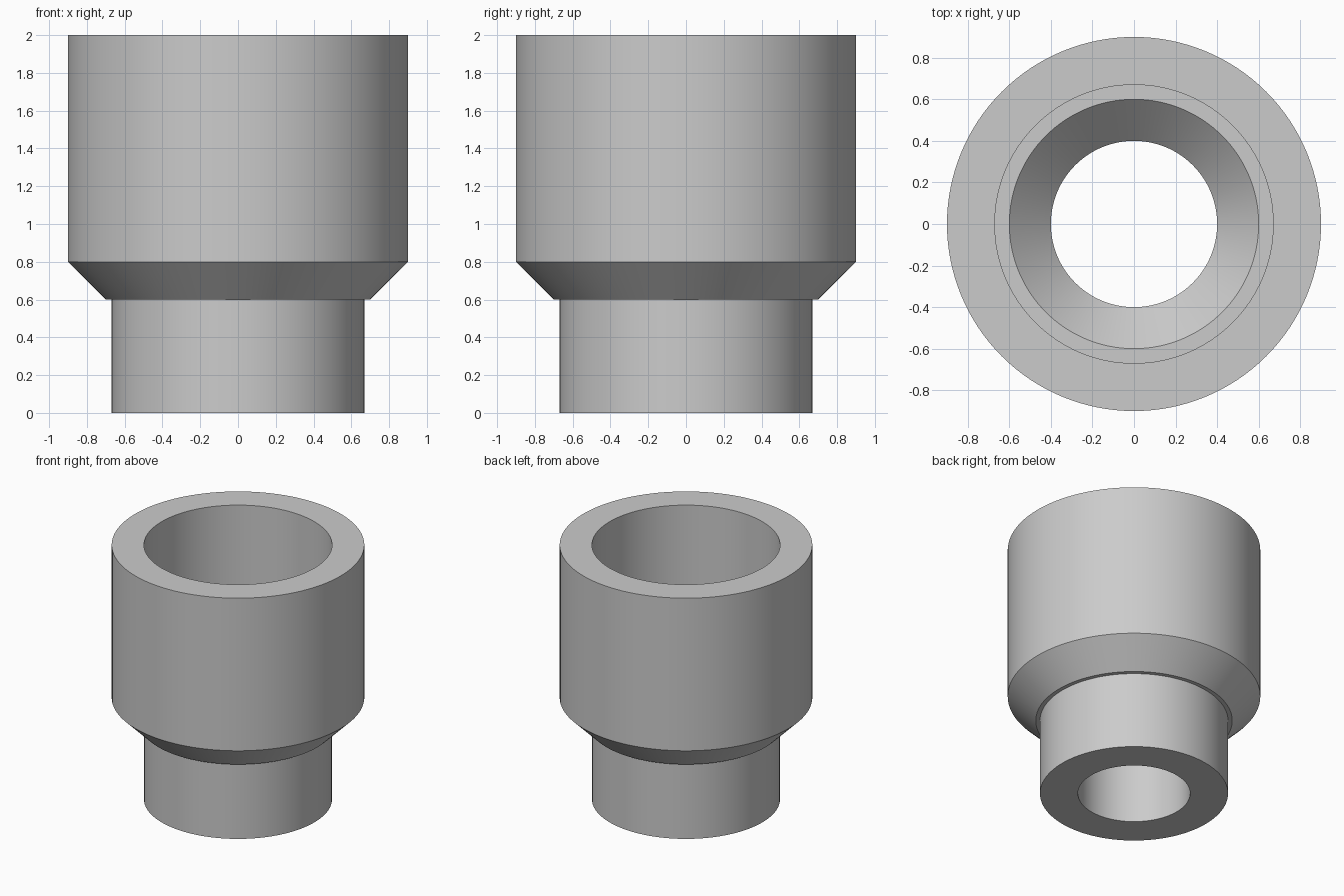
import bpy, bmesh, math

cube = bpy.data.objects.get("Cube")
if cube:
    bpy.data.objects.remove(cube, do_unlink=True)

# Plain grey material
grey = bpy.data.materials.new("light_grey")
grey.use_nodes = True
colour = (0.6, 0.6, 0.6, 1)
grey.diffuse_color = colour
grey.node_tree.nodes["Principled BSDF"].inputs["Base Color"].default_value = colour


def lathe(name, profile, segments):
    """Revolve a closed (radius, height) profile around z."""
    bm = bmesh.new()
    rings = []
    for i in range(segments):
        a = 2 * math.pi * i / segments
        rings.append([bm.verts.new((r * math.cos(a), r * math.sin(a), z))
                      for r, z in profile])
    n = len(profile)
    for i in range(segments):
        a, b = rings[i], rings[(i + 1) % segments]
        for j in range(n):
            k = (j + 1) % n
            bm.faces.new((a[j], b[j], b[k], a[k]))
    bmesh.ops.recalc_face_normals(bm, faces=bm.faces)
    mesh = bpy.data.meshes.new(name)
    bm.to_mesh(mesh)
    bm.free()
    mesh.materials.append(grey)
    obj = bpy.data.objects.new(name, mesh)
    bpy.context.collection.objects.link(obj)
    return obj


# Stepped pipe reducer: narrow spigot, tapered shoulder, wide socket
profile = [
    (0.4, 0), (0.67, 0), (0.67, 0.6),      # spigot outside
    (0.7, 0.6), (0.9, 0.8), (0.9, 2),      # shoulder and socket outside
    (0.67, 2), (0.67, 0.8),                # socket inside
    (0.6, 0.8), (0.4, 0.6),                # ledge and inner taper
]
reducer = lathe("pipe_reducer", profile, 128)

bpy.ops.object.select_all(action="DESELECT")
reducer.select_set(True)
bpy.context.view_layer.objects.active = reducer
bpy.ops.object.shade_smooth_by_angle(angle=math.radians(30))
